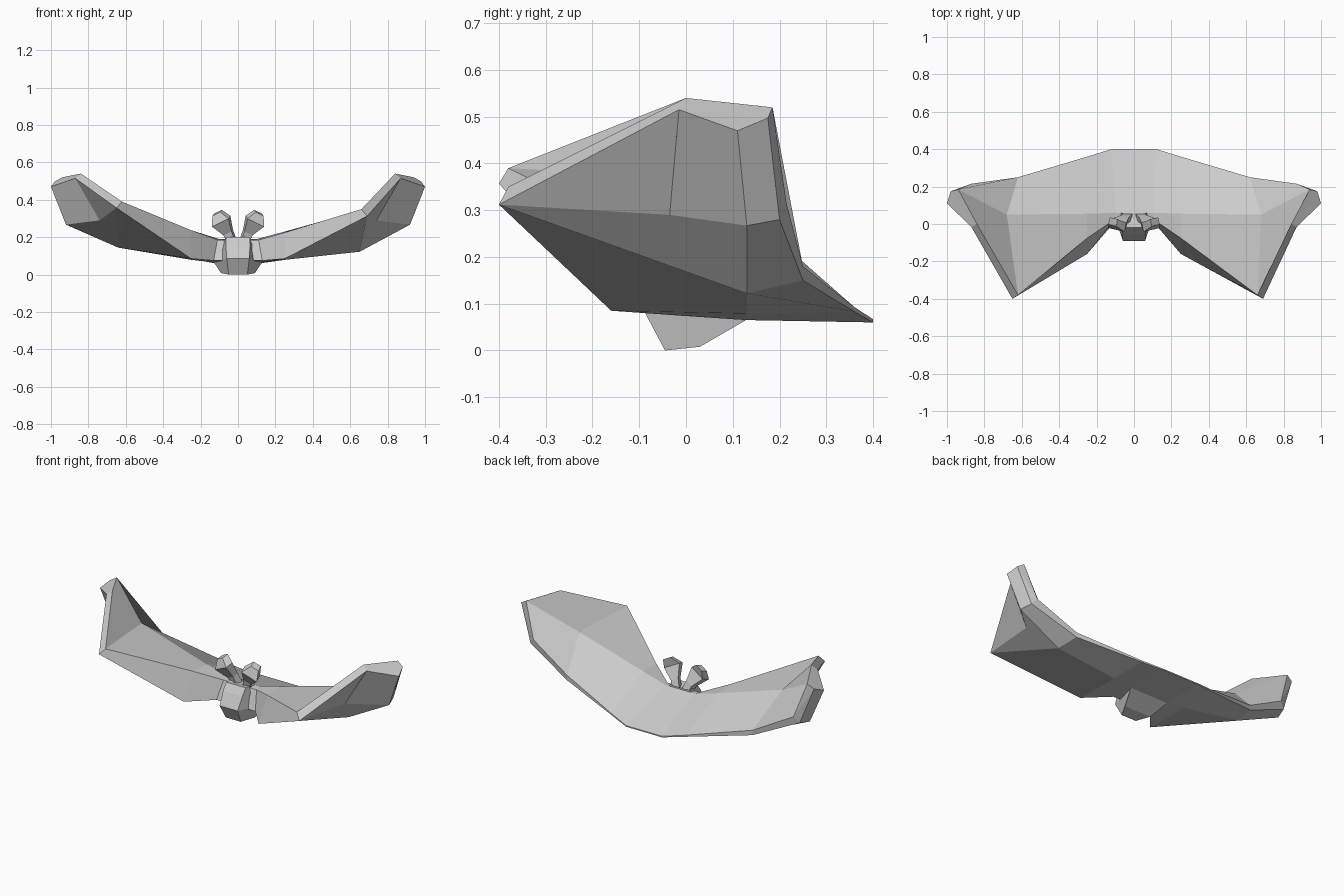
import bpy, bmesh
from mathutils import Vector

if "Cube" in bpy.data.objects:
    bpy.data.objects.remove(bpy.data.objects["Cube"])


def loft(name, rings):
    """Skin a list of equal-length rings and cap both ends."""
    bm = bmesh.new()
    vs = [[bm.verts.new(p) for p in r] for r in rings]
    n = len(rings[0])
    for a, b in zip(vs, vs[1:]):
        for i in range(n):
            j = (i + 1) % n
            bm.faces.new((a[i], a[j], b[j], b[i]))
    bm.faces.new(vs[0])
    bm.faces.new(vs[-1])
    bmesh.ops.remove_doubles(bm, verts=bm.verts, dist=0.0005)
    bmesh.ops.recalc_face_normals(bm, faces=bm.faces)
    me = bpy.data.meshes.new(name)
    bm.to_mesh(me)
    bm.free()
    ob = bpy.data.objects.new(name, me)
    bpy.context.collection.objects.link(ob)
    return ob


def mirror(p):
    return (-p[0], p[1], p[2])


# Wing sections, root to tip: front top, crease, back top, back bottom, belly, front bottom
rim_peak, rim_back, rim_tip = (.87, -.015, .515), (.98, .175, .497), (1, .11, .47)
notch = (.74, -.035, .29)
sections = [
    [(.11, .02, .185), (.10, .06, .19), (.12, .40, .067), (.12, .40, .06), (.13, .13, .065), (.13, -.02, .075)],
    [(.25, -.075, .225), (.25, .055, .23), (.25, .36, .093), (.25, .36, .083), (.25, .13, .079), (.25, -.16, .085)],
    [(.66, -.38, .35), (.68, .05, .35), (.62, .25, .18), (.62, .25, .15), (.65, .13, .122), (.69, -.40, .312)],
    [(.84, 0, .54), (.94, .185, .52), (.87, .215, .315), (.90, .20, .28), (.92, .13, .267), rim_peak],
    [rim_peak, rim_back, rim_back, rim_back, rim_tip, rim_peak],
]
# Extra point before the front bottom; it only opens up at the notch under the rim
for k, s in enumerate(sections):
    s.insert(5, notch if k == 3 else s[5])

left = [[mirror(p) for p in s] for s in sections]
# The left wing is held slightly higher, its front corner closer in
for k, i, dx, dz in ((1, 0, 0, .012), (2, 0, .04, .04), (2, 5, .04, .045), (2, 6, .04, .045),
                     (2, 1, 0, .015), (2, 4, .01, .022)):
    x, y, z = left[k][i]
    left[k][i] = (x + dx, y, z + dz)
loft("wings", left[::-1] + sections)

# Faceted torso and head: (front half-profile point, back half-profile point) per level
levels = [((.05, -.045, 0), (.09, .03, .008)),
          ((.06, -.09, .085), (.13, .13, .066)),
          ((.065, -.05, .16), (.085, .06, .16)),
          ((.065, -.02, .2), (.065, .06, .2)),
          ((.015, .03, .19), (.015, .06, .19))]
loft("body", [[f, b, mirror(b), mirror(f)] for f, b in levels])

# Pair of square-sided ears on thin stalks: centre, half width, half depth
ear = [((.03, .04, .17), .022, .02), ((.052, .025, .225), .024, .018),
       ((.09, -.008, .285), .05, .025), ((.112, .012, .33), .024, .02)]
across = Vector((.85, .2, -.42)).normalized()
depth = Vector((-.2, .9, .3)).normalized()
rings = []
for c, w, d in ear:
    c = Vector(c)
    rings.append([tuple(c + across * w * a + depth * d * b)
                  for a, b in ((1, 1), (1, -1), (-1, -1), (-1, 1))])
loft("right_ear", rings)
loft("left_ear", [[mirror(p) for p in r] for r in rings])
